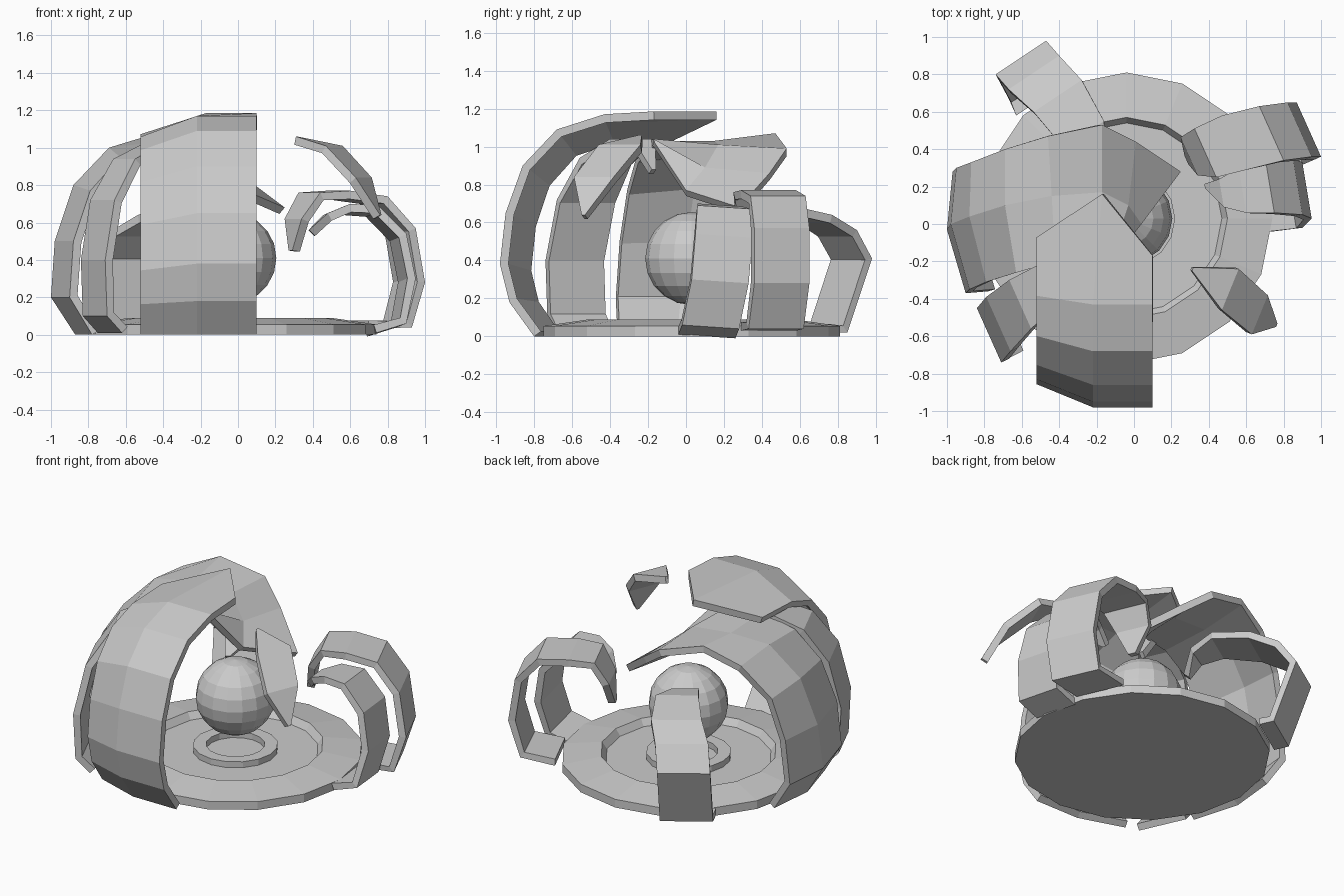
import bpy, bmesh, math
from mathutils import Vector

if "Cube" in bpy.data.objects:
    bpy.data.objects.remove(bpy.data.objects["Cube"])

CX, CY = -0.04, 0.03            # centre of the disc
CORE = Vector((CX, CY, 0.4))


def finish(name, bm):
    me = bpy.data.meshes.new(name)
    bm.to_mesh(me)
    bm.free()
    ob = bpy.data.objects.new(name, me)
    bpy.context.collection.objects.link(ob)
    return ob


def sheet(name, rows, thick=0.045):
    """Skin rows of points into a shell, thickened toward the core."""
    bm = bmesh.new()
    vs = [[bm.verts.new(p) for p in r] for r in rows]
    for a, b in zip(vs, vs[1:]):
        for i in range(len(a) - 1):
            bm.faces.new((a[i], a[i + 1], b[i + 1], b[i]))
    bm.normal_update()
    side = sum(f.normal.dot(f.calc_center_median() - CORE) * f.calc_area() for f in bm.faces)
    if side < 0:
        bmesh.ops.reverse_faces(bm, faces=bm.faces[:])
    ob = finish(name, bm)
    mod = ob.modifiers.new("thickness", 'SOLIDIFY')
    mod.thickness = thick
    mod.offset = -1
    mod.use_even_offset = False
    return ob


def arm(name, path, span, widths, thick=0.045):
    """Curled strip: one edge path plus a span vector scaled per station."""
    span = Vector(span)
    sheet(name, [(Vector(p), Vector(p) + span * w) for p, w in zip(path, widths)], thick)


def lathe(name, profile, n=16):
    bm = bmesh.new()
    rings = [[bm.verts.new((CX + r * math.sin(2 * math.pi * i / n),
                            CY + r * math.cos(2 * math.pi * i / n), z)) for i in range(n)]
             for r, z in profile]
    for a, b in zip(rings, rings[1:]):
        for i in range(n):
            j = (i + 1) % n
            bm.faces.new((a[i], a[j], b[j], b[i]))
    bm.faces.new(rings[0])
    bm.faces.new(rings[-1])
    bmesh.ops.recalc_face_normals(bm, faces=bm.faces[:])
    return finish(name, bm)


# dished base with a small raised ring
lathe("base", [(0.78, 0), (0.78, 0.055), (0.54, 0.09), (0.51, 0.045), (0.26, 0.045),
               (0.26, 0.085), (0.18, 0.085), (0.18, 0.045)])

# floating ball
bpy.ops.mesh.primitive_uv_sphere_add(segments=16, ring_count=10, radius=0.245,
                                     location=(CX, CY, 0.41))
bpy.context.object.name = "ball"

# large front petal, its left edge pulled in and its tip cut on a slant
front = [(-0.80, 0), (-0.93, 0.18), (-0.98, 0.38), (-0.95, 0.65), (-0.86, 0.90),
         (-0.68, 1.09), (-0.43, 1.17), (0.16, 1.185)]
rows = []
for i, (y, z) in enumerate(front):
    last = i == len(front) - 1
    rows.append([(-0.52, -0.07 if last else -0.1 + (y + 0.1) * 0.86, z * 0.905),
                 (-0.17 if last else -0.22, y, z),
                 (0.10, -0.17 if last else y, z)])
sheet("front_petal", rows)

# large left petal, drooping to a slanted tip
near = [(-.78, -.36, 0), (-.90, -.37, .20), (-.88, -.35, .50), (-.79, -.31, .77),
        (-.63, -.26, .95), (-.42, -.20, 1.03), (-.22, -.17, 1.04), (-.12, -.17, 1.04),
        (-.09, -.165, 1.02)]
mid = [(-.87, -.05, 0), (-1.0, -.03, .20), (-.98, 0, .50), (-.88, .04, .80),
       (-.69, .10, 1.0), (-.44, .15, 1.03), (-.17, .17, 1.01), (-.03, .10, .89), (.04, 0, .77)]
far = [(-.84, .26, 0), (-.97, .28, .20), (-.95, .30, .50), (-.87, .33, .77),
       (-.69, .40, .97), (-.46, .47, 1.07), (-.17, .53, .99), (.01, .44, .86), (.25, .28, .68)]
sheet("left_petal", list(zip(near, mid, far)))

# curled strips around the rim
arm("right_back_arm",
    [(.70, .29, .03), (.93, .33, .04), (1.0, .36, .28), (.95, .36, .57), (.80, .34, .74),
     (.60, .29, .77), (.44, .25, .76), (.34, .26, .62), (.29, .32, .45)],
    (-.13, .29, 0), [1, 1, 1, 1, 1, 1, .9, .7, .15])
arm("right_arm",
    [(.74, -.04, .01), (.90, -.02, .06), (.95, .03, .30), (.90, .05, .54), (.75, .06, .69),
     (.60, .06, .70), (.48, .09, .65), (.38, .19, .56)],
    (-.05, .30, -.02), [1, 1, 1, 1, .95, .8, .5, .08])
arm("back_left_arm",
    [(-.36, .76, .02), (-.40, .85, .02), (-.47, .98, .41), (-.40, .90, .56),
     (-.28, .77, .64), (-.16, .55, .69), (-.15, .36, .66), (-.21, .22, .56)],
    (-.27, -.18, 0), [1, 1, 1, 1, .95, .8, .5, .1])
arm("front_left_arm",
    [(-.62, -.69, .01), (-.70, -.73, .10), (-.71, -.74, .40), (-.66, -.68, .72),
     (-.55, -.56, .94), (-.38, -.40, 1.04), (-.26, -.28, 1.04), (-.19, -.18, .88)],
    (-.13, .29, 0), [1, 1, 1, 1, .9, .7, .4, .08])

# detached leaf-shaped fragment
arm("floating_fragment",
    [(.31, -.25, 1.06), (.47, -.46, 1.01), (.63, -.59, .84), (.76, -.55, .64)],
    (.09, .22, 0), [.08, 1, .95, .08])
